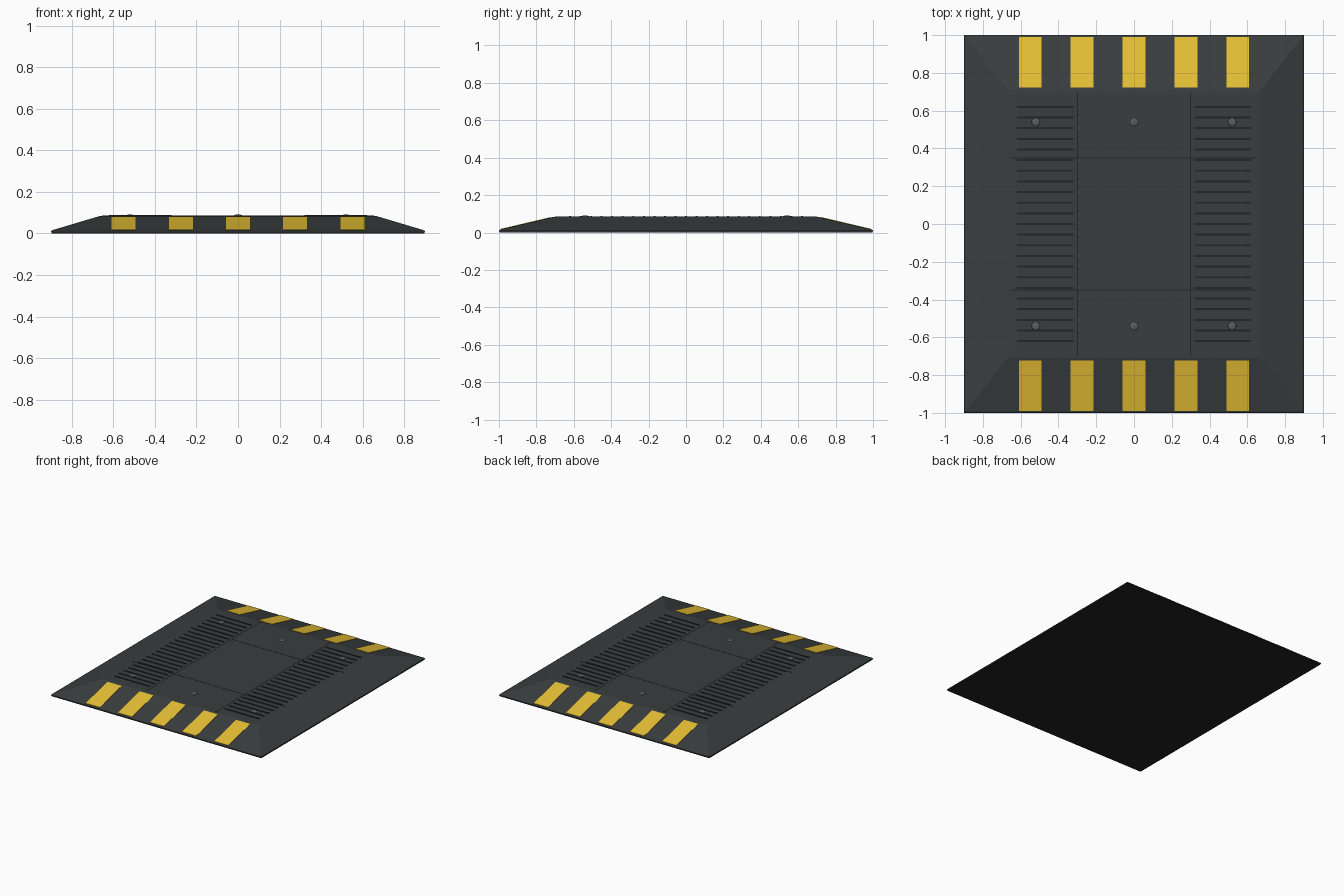
import bpy, bmesh, math

if "Cube" in bpy.data.objects:
    bpy.data.objects.remove(bpy.data.objects["Cube"])

def material(name, rgb):
    m = bpy.data.materials.new(name)
    m.diffuse_color = (*rgb, 1)
    m.use_nodes = True
    m.node_tree.nodes["Principled BSDF"].inputs["Base Color"].default_value = m.diffuse_color
    return m

RUBBER = material("rubber", (0.042, 0.048, 0.049))
DARK = material("dark_rubber", (0.016, 0.017, 0.017))
YELLOW = material("yellow_paint", (0.80, 0.53, 0.035))
STEEL = material("steel", (0.10, 0.11, 0.12))
TOP, EDGE = 0.085, 0.014

def finish(bm, name, mat):
    bmesh.ops.recalc_face_normals(bm, faces=bm.faces)
    me = bpy.data.meshes.new(name)
    bm.to_mesh(me)
    bm.free()
    me.materials.append(mat)
    ob = bpy.data.objects.new(name, me)
    bpy.context.collection.objects.link(ob)
    return ob

def loft(bm, rings):
    """Closed solid through a stack of four-cornered rings."""
    vs = [[bm.verts.new(p) for p in r] for r in rings]
    for a, b in zip(vs, vs[1:]):
        for i in range(4):
            j = (i + 1) % 4
            bm.faces.new((a[i], a[j], b[j], b[i]))
    bm.faces.new(vs[0][::-1])
    bm.faces.new(vs[-1])

def rect(hx, hy, z, cx=0, cy=0):
    return [(cx + sx * hx, cy + sy * hy, z)
            for sx, sy in ((-1, -1), (1, -1), (1, 1), (-1, 1))]

def box(bm, cx, cy, hx, hy, z0, z1):
    loft(bm, [rect(hx, hy, z0, cx, cy), rect(hx, hy, z1, cx, cy)])

# Sloped ramp body with softened shoulders
bm = bmesh.new()
loft(bm, [rect(0.9, 1.0, 0.006), rect(0.9, 1.0, EDGE - 0.003),
          rect(0.893, 0.993, EDGE + 0.002), rect(0.68, 0.723, 0.0795),
          rect(0.665, 0.71, 0.0835), rect(0.645, 0.69, TOP)])
finish(bm, "ramp_body", RUBBER)

# Dark base pad
bm = bmesh.new()
box(bm, 0, 0, 0.898, 0.998, 0, 0.006)
finish(bm, "base_pad", DARK)

# Yellow warning stripes lying on the front and back slopes
for side, label in ((-1, "front"), (1, "back")):
    bm = bmesh.new()
    for i in range(-2, 3):
        x = i * 0.275
        def quad(lift):
            return [(x + sx * 0.06, side * y, z + lift)
                    for sx, y, z in ((-1, 0.99, 0.0167), (1, 0.99, 0.0167),
                                     (1, 0.722, 0.0797), (-1, 0.722, 0.0797))]
        loft(bm, [quad(-0.003), quad(0.003)])
    finish(bm, label + "_stripes", YELLOW)

# Raised grip ribs in two columns
for side, label in ((-1, "left"), (1, "right")):
    bm = bmesh.new()
    for i in range(23):
        y = -0.62 + i * 1.24 / 22
        box(bm, side * 0.47, y, 0.15, 0.005, TOP - 0.004, TOP + 0.004)
    finish(bm, label + "_grip_ribs", DARK)

# Thin panel seams
bm = bmesh.new()
for s in (-1, 1):
    box(bm, s * 0.30, 0, 0.0025, 0.70, TOP - 0.004, TOP + 0.0008)
    box(bm, 0, s * 0.35, 0.655, 0.0025, TOP - 0.004, TOP + 0.0009)
finish(bm, "panel_seams", DARK)

# Domed fixing bolts
for y, label in ((-0.54, "front"), (0.54, "back")):
    for n, x in enumerate((-0.52, 0, 0.52)):
        bpy.ops.mesh.primitive_uv_sphere_add(segments=20, ring_count=10, radius=1,
                                             location=(x, y, TOP))
        bolt = bpy.context.object
        bolt.name = f"{label}_bolt_{n + 1}"
        bolt.scale = (0.022, 0.022, 0.006)
        bolt.data.materials.append(STEEL)
        bpy.ops.object.shade_smooth_by_angle()
